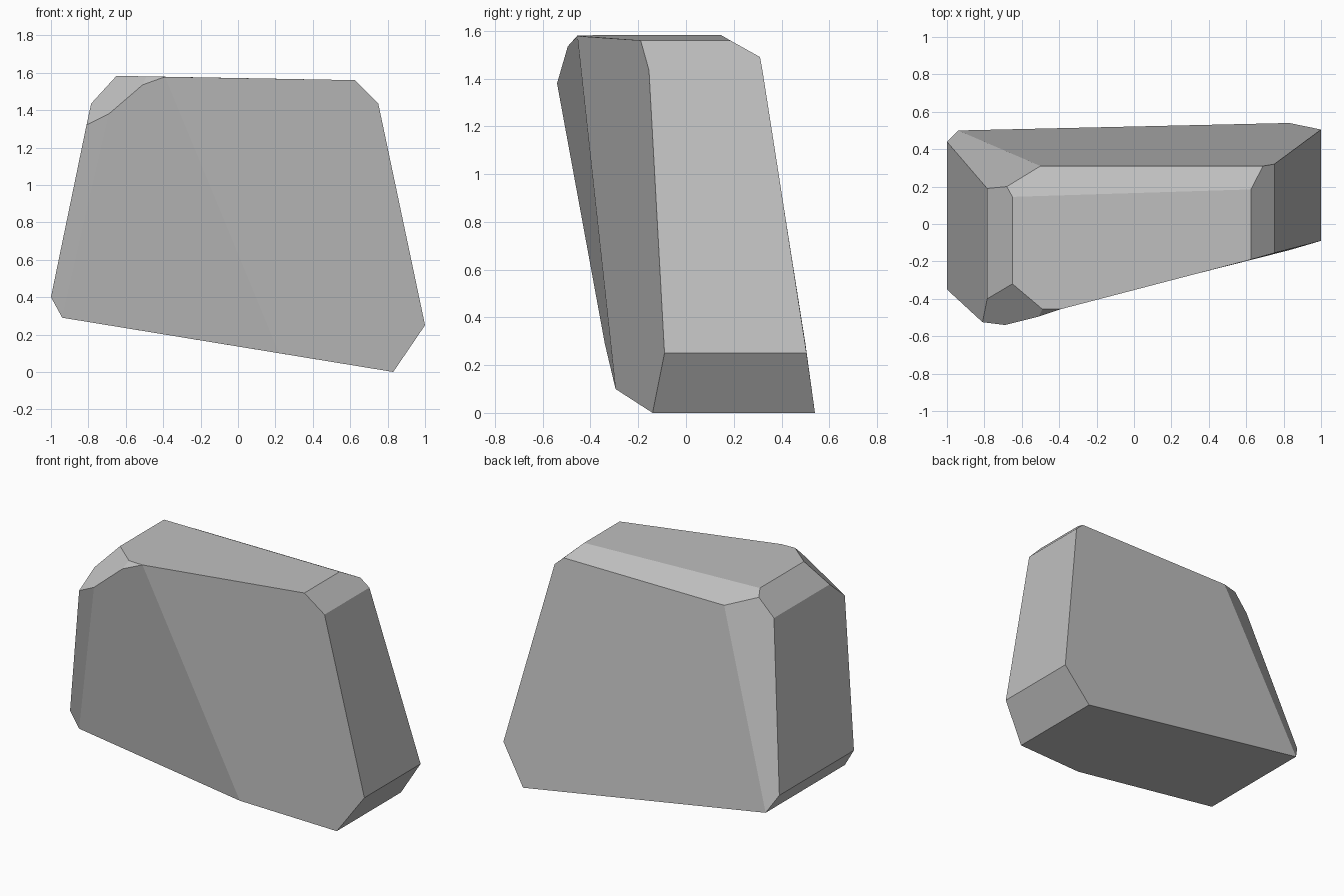
import bpy
import bmesh

cube = bpy.data.objects.get("Cube")
if cube:
    bpy.data.objects.remove(cube, do_unlink=True)

# Stone colour
stone = bpy.data.materials.new("stone_grey")
stone.use_nodes = True
grey = (0.52, 0.52, 0.52, 1)
stone.diffuse_color = grey
stone.node_tree.nodes["Principled BSDF"].inputs["Base Color"].default_value = grey

# Corners of the boulder, level by level, each known by a letter
base = dict(a=(.83, .54, 0), b=(-.94, .5, .29), c=(-.94, -.34, .29),
            d=(.22, -.295, .1), e=(.83, -.14, 0))
waist = dict(f=(1, .505, .25), g=(1, -.09, .25), h=(-1, -.35, .4), i=(-1, .44, .4))
shoulder = dict(j=(.75, .32, 1.435), k=(.75, -.155, 1.435), l=(-.69, -.54, 1.38),
                m=(-.81, -.525, 1.32), n=(-.785, -.4, 1.435), o=(-.785, .19, 1.435),
                p=(-.5, .31, 1.49), q=(.69, .31, 1.49), r=(-.51, -.495, 1.535),
                s=(-.68, .2, 1.55))
crown = dict(t=(.625, .185, 1.56), u=(.625, -.19, 1.56), v=(-.39, -.455, 1.578),
             w=(-.49, -.455, 1.58), x=(-.65, -.32, 1.583), y=(-.65, .145, 1.583))

# Chipped facets, each a loop of corner letters
facets = dict(
    underside="abcde", left_foot="aegf", right_foot="bchi",
    back="abpqjf", left_side="fgkj", right_side="ihmno",
    front="edvukg", front_slant="dclrv", front_edge="chml", back_edge="biosp",
    back_top_chamfer="pqtys", left_top_chamfer="qjkut", right_top_chamfer="yxnos",
    broken_corner="xwrlmn", corner_sliver="wvr", top="tuvwxy",
)

bm = bmesh.new()
corners = {}
for level in (base, waist, shoulder, crown):
    for letter, position in level.items():
        corners[letter] = bm.verts.new(position)
for loop in facets.values():
    bm.faces.new([corners[letter] for letter in loop])
bmesh.ops.recalc_face_normals(bm, faces=bm.faces[:])

mesh = bpy.data.meshes.new("boulder")
bm.to_mesh(mesh)
bm.free()
mesh.materials.append(stone)
boulder = bpy.data.objects.new("boulder", mesh)
bpy.context.collection.objects.link(boulder)
